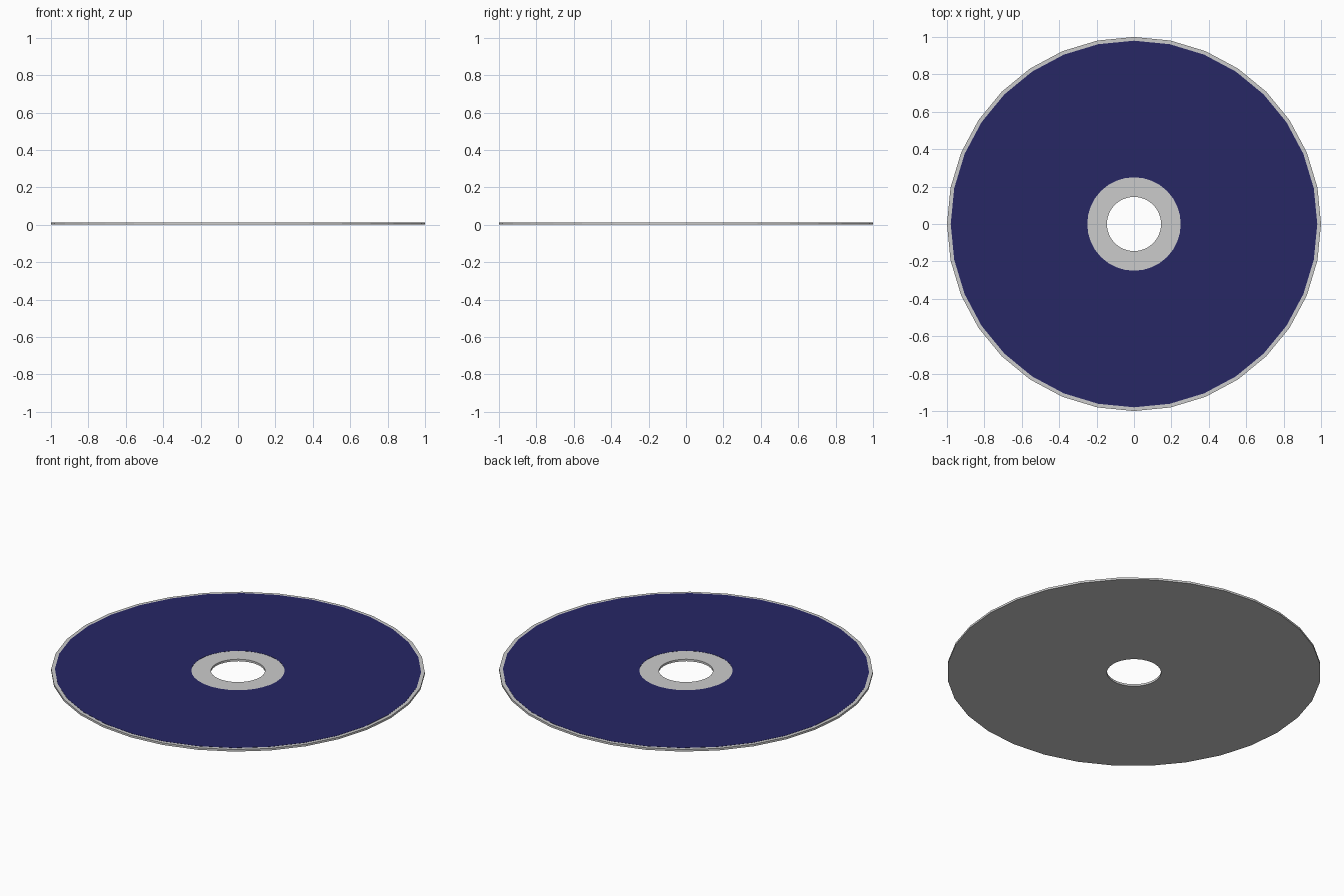
import bpy, bmesh
from math import cos, sin, tau

if "Cube" in bpy.data.objects:
    bpy.data.objects.remove(bpy.data.objects["Cube"])

SIDES = 32


def ring(name, inner, outer, bottom, top):
    """Flat-faced annular slab made by sweeping a rectangular section."""
    section = [(inner, bottom), (outer, bottom), (outer, top), (inner, top)]
    bm = bmesh.new()
    loops = []
    for i in range(SIDES):
        a = tau * i / SIDES
        loops.append([bm.verts.new((r * cos(a), r * sin(a), z)) for r, z in section])
    for i in range(SIDES):
        p, q = loops[i], loops[(i + 1) % SIDES]
        for k in range(4):
            n = (k + 1) % 4
            bm.faces.new((p[k], q[k], q[n], p[n]))
    bmesh.ops.recalc_face_normals(bm, faces=bm.faces)
    mesh = bpy.data.meshes.new(name)
    bm.to_mesh(mesh)
    bm.free()
    obj = bpy.data.objects.new(name, mesh)
    bpy.context.collection.objects.link(obj)
    return obj


# Disc body with centre hole
ring("disc_body", 0.145, 1.0, 0.0, 0.012)

# Printed navy label on the upper face
label = ring("disc_label", 0.25, 0.98, 0.011, 0.013)
navy = bpy.data.materials.new("navy")
navy.diffuse_color = (0.02, 0.02, 0.13, 1)
navy.use_nodes = True
navy.node_tree.nodes["Principled BSDF"].inputs["Base Color"].default_value = navy.diffuse_color
label.data.materials.append(navy)
